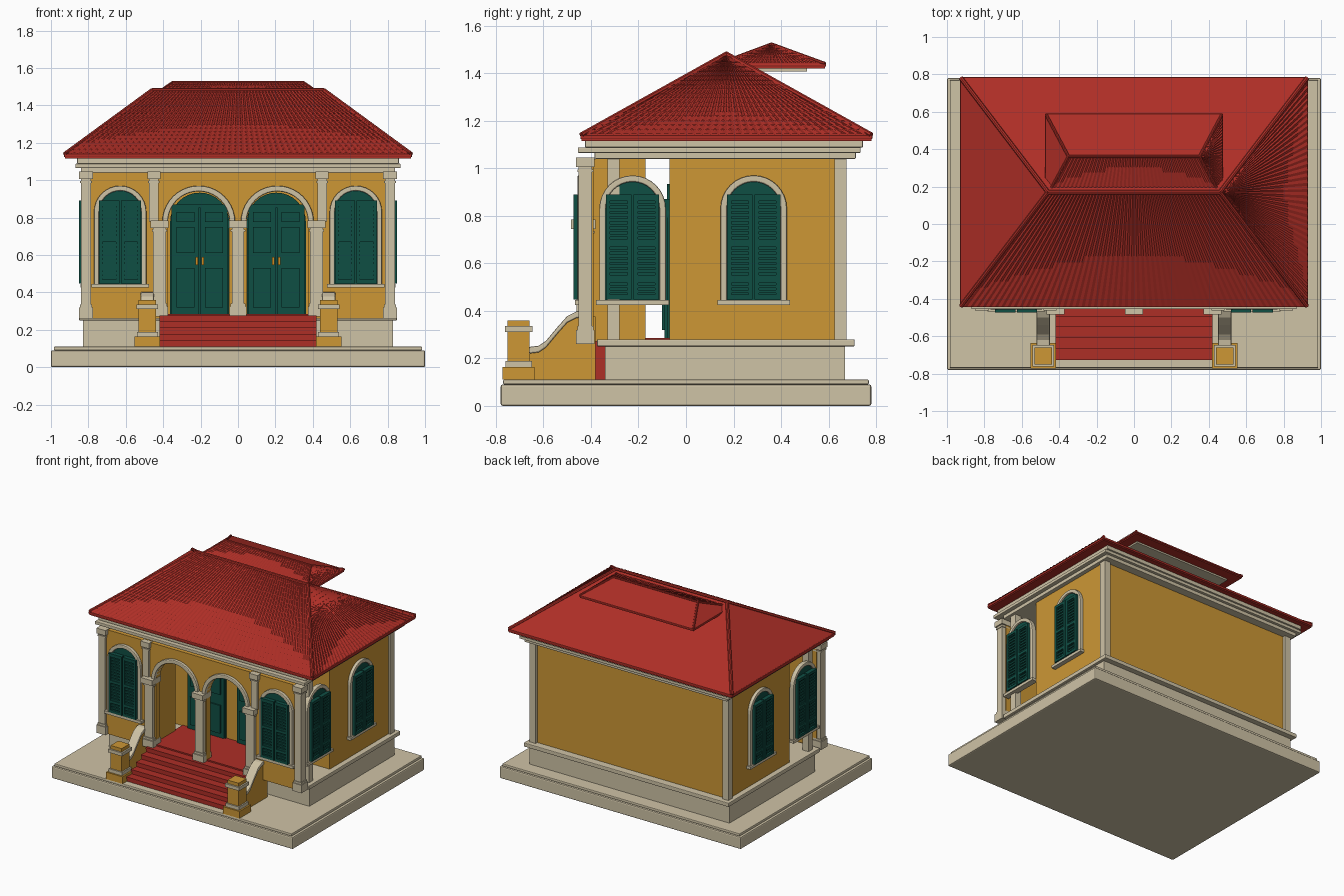
import bpy, bmesh, math
from mathutils import Matrix, Vector

if "Cube" in bpy.data.objects:
    bpy.data.objects.remove(bpy.data.objects["Cube"])


def mat(name, r, g, b):
    m = bpy.data.materials.new(name)
    m.diffuse_color = [((c / 255 + 0.055) / 1.055) ** 2.4 for c in (r, g, b)] + [1]
    m.use_nodes = True
    m.node_tree.nodes["Principled BSDF"].inputs["Base Color"].default_value = m.diffuse_color
    return m


STONE = mat("cream_stone", 207, 195, 166)
OCHRE = mat("ochre_plaster", 205, 151, 53)
RED = mat("red_tile", 174, 46, 38)
GREEN = mat("dark_green_wood", 15, 78, 68)
BRASS = mat("brass", 205, 140, 35)


def frame(x=0, y=0, turn=0):
    """Local x = along the wall, local -y = outward, z = up."""
    return Matrix.Translation((x, y, 0)) @ Matrix.Rotation(math.radians(turn), 4, 'Z')


FRONT, SIDE = frame(), frame(turn=90)


def finish(name, bm, m, bevel=0):
    bmesh.ops.recalc_face_normals(bm, faces=bm.faces)
    me = bpy.data.meshes.new(name)
    bm.to_mesh(me)
    bm.free()
    me.materials.append(m)
    ob = bpy.data.objects.new(name, me)
    bpy.context.collection.objects.link(ob)
    if bevel:
        b = ob.modifiers.new("bevel", 'BEVEL')
        b.width, b.segments, b.limit_method = bevel, 2, 'ANGLE'
    return ob


def boxes(name, items, m, fr=FRONT, bevel=0):
    """Boxes given as x0, x1, y0, y1, z0, z1 in the frame."""
    bm = bmesh.new()
    for x0, x1, y0, y1, z0, z1 in items:
        t = Matrix.Translation(((x0 + x1) / 2, (y0 + y1) / 2, (z0 + z1) / 2))
        bmesh.ops.create_cube(bm, size=1, matrix=fr @ t @ Matrix.Diagonal((abs(x1 - x0), abs(y1 - y0), z1 - z0, 1)))
    return finish(name, bm, m, bevel)


def prism(name, pts, d0, d1, m, fr=FRONT, bevel=0):
    """Outline in along/up coordinates, extruded outward from d0 to d1."""
    bm = bmesh.new()
    a, b = [[bm.verts.new(fr @ Vector((u, -d, v))) for u, v in pts] for d in (d0, d1)]
    bm.faces.new(a)
    bm.faces.new(b[::-1])
    for i in range(len(pts)):
        j = (i + 1) % len(pts)
        bm.faces.new((a[i], b[i], b[j], a[j]))
    return finish(name, bm, m, bevel)


def arch(c, r, z0, zs, n=16):
    arc = [(c - r * math.cos(math.pi * i / n), zs + r * math.sin(math.pi * i / n)) for i in range(n + 1)]
    return arc if z0 == zs else [(c - r, z0)] + arc + [(c + r, z0)]


def both(items):
    return items + [(-b, -a, *rest) for a, b, *rest in items]


# Base, plinth and belt course
boxes("base_slab", [(-1, 1, -.78, .78, 0, .09)], STONE, bevel=.008)
boxes("base_top", [(-.985, .985, -.77, .77, .09, .11)], STONE, bevel=.005)
boxes("plinth", [(-.83, .83, -.34, .67, .11, .25)], STONE)
boxes("belt_course", [(-.85, .85, -.375, .71, .25, .28)], STONE, bevel=.005)

# Main body and porch walls
boxes("main_walls", [(-.81, .81, -.07, .655, .28, 1.04)], OCHRE)
boxes("porch_cross_walls", both([(.40, .44, -.40, -.17, .27, 1.04)]), OCHRE)
outline = [(-.81, .26)] + arch(-.21, .165, .26, .775) + arch(.21, .165, .26, .775)
prism("porch_front_wall", outline + [(.81, .26), (.81, 1.04), (-.81, 1.04)], .39, .435, OCHRE)
boxes("porch_floor", [(-.41, .41, -.43, -.07, .25, .285)], RED)

# Corner posts and pilasters
boxes("rear_corner_posts", both([(.775, .825, .625, .675, .28, 1.04)]), STONE)
boxes("porch_side_posts", both([(.77, .82, -.33, -.28, .28, 1.04)]), STONE)
corner = [(.785, .84, -.452, -.395, .26, 1.04), (.775, .85, -.463, -.385, .26, .32),
          (.78, .845, -.457, -.39, .32, .335), (.775, .85, -.463, -.385, 1.005, 1.045),
          (.78, .845, -.457, -.39, .985, .995)]
boxes("front_corner_pilasters", both(corner), STONE)
upper = [(.425, .475, -.452, -.42, .78, 1.04), (.415, .485, -.463, -.42, 1.005, 1.045),
         (.42, .48, -.457, -.42, .985, .995)]
boxes("upper_pilasters", both(upper), STONE)


def column(x, w):
    return [(x - w, x + w, -.46, -.39, .27, .78), (x - w - .012, x + w + .012, -.475, -.38, .27, .325),
            (x - w - .006, x + w + .006, -.467, -.385, .325, .34),
            (x - w - .014, x + w + .014, -.485, -.38, .745, .785), (x - w - .006, x + w + .006, -.467, -.385, .725, .735)]


boxes("arcade_columns", column(0, .033) + both(column(.42, .034)), STONE)
for c in (-.21, .21):
    prism("arcade_arch", arch(c, .195, .775, .775, 20) + arch(c, .165, .775, .775, 20)[::-1],
          .38, .455, STONE, bevel=.006)


# Windows: surround, backing panel, sill and louvred shutters
def window(fr):
    prism("window_surround", arch(0, .14, .44, .83) + arch(0, .113, .44, .83)[::-1], -.01, .025, STONE, fr, .006)
    prism("window_panel", arch(0, .114, .44, .83), -.005, .012, GREEN, fr)
    boxes("window_sill", [(-.153, .153, -.035, .01, .425, .445)], STONE, fr)
    parts = []
    for x0 in (-.112, .004):
        x1 = x0 + .108
        parts += [(x0, x1, -.028, -.005, .448, .89)]
        parts += [(a, a + .018, -.042, -.02, .448, .89) for a in (x0, x1 - .018)]
        parts += [(x0, x1, -.042, -.02, z, z + .02) for z in (.448, .52, .67, .87)]
        parts += [(x0 + .018, x1 - .018, -.036, -.025, .475 + .0215 * i, .487 + .0215 * i) for i in range(19)]
    boxes("window_shutters", parts, GREEN, fr)


for s in (-1, 1):
    window(frame(s * .63, -.432))
    window(frame(s * .808, -.225, s * 90))
    window(frame(s * .808, .285, s * 90))

# Double doors with arched transoms
for c in (-.205, .205):
    fr = frame(c, -.07)
    prism("door_transom", arch(0, .158, .285, .775), -.01, .01, GREEN, fr)
    leaves = [(-.15, .15, -.022, 0, .855, .87)]
    for x0 in (-.15, .003):
        x1 = x0 + .147
        leaves += [(x0, x1, -.02, 0, .285, .855)]
        leaves += [(x0 + .025, x1 - .025, -.03, -.01, a, b) for a, b in ((.32, .53), (.61, .75), (.775, .83))]
    boxes("door_leaves", leaves, GREEN, fr)
    boxes("door_handles", [(x - .006, x + .006, -.04, -.01, .545, .59) for x in (-.016, .016)], BRASS, fr)

# Front steps
steps = [(-.34, .11), (-.72, .11)]
for i in range(5):
    steps += [(-.72 + .058 * i, .11 + .033 * (i + 1)), (-.72 + .058 * (i + 1), .11 + .033 * (i + 1))]
prism("front_steps", steps + [(-.34, .275)], -.42, .42, RED, SIDE)
boxes("step_nosings", [(-.42, .42, -.726 + .058 * i, -.70 + .058 * i, .131 + .033 * i, .145 + .033 * i)
                       for i in range(5)], RED)

# Curved stair cheeks with stone rails, and gate piers
curve = [(-.66, .22), (-.62, .225), (-.59, .245), (-.54, .305), (-.50, .35), (-.46, .37), (-.43, .375)]
for s in (-1, 1):
    prism("stair_cheek", [(-.66, .11)] + curve + [(-.38, .375), (-.38, .11)], -s * .46, -s * .51, OCHRE,
          frame(turn=90) @ Matrix.Scale(-1, 4, (0, 1, 0)))
    prism("stair_rail", curve + [(u, v + .028) for u, v in curve[::-1]], s * .45, s * .52, STONE, SIDE, .006)
    x, y = s * .485, -.705

    def block(h, z0, z1):
        return (x - h, x + h, y - h, y + h, z0, z1)
    boxes("gate_pier", [block(.068, .11, .163), block(.046, .18, .32), block(.046, .33, .36)], OCHRE)
    boxes("gate_pier_bands", [block(.056, .163, .188), block(.058, .31, .335)], STONE)

# Cornice
boxes("cornice", [(-.84, .84, -.385, .715, 1.04, 1.07), (-.87, .87, -.455, .735, 1.065, 1.088),
                  (-.86, .86, -.425, .745, 1.088, 1.12)], STONE, bevel=.004)


# Hipped roofs: solid core, ribbed tile courses on two slopes, ridge caps
def tiles(name, a, b, c, d, n, rows, h):
    a, b, c, d = map(Vector, (a, b, c, d))
    nor = (b - a).cross(c - a).normalized()
    bm = bmesh.new()
    for r in range(rows):
        line = []
        for t, lift in ((r / rows, h), ((r + 1) / rows, .3 * h)):
            l, e = a.lerp(c, t), b.lerp(d, t)
            line.append([bm.verts.new(l.lerp(e, i / (2 * n)) + nor * (lift + (h if i % 2 else 0)))
                         for i in range(2 * n + 1)])
        for i in range(2 * n):
            bm.faces.new((line[0][i], line[0][i + 1], line[1][i + 1], line[1][i]))
    me = finish(name, bm, RED)
    if sum((p.normal.z for p in me.data.polygons)) < 0:
        me.data.flip_normals()


def hip_roof(name, X, y0, y1, z0, ze, rx, ry, rz, n, rows, h, cap):
    bm = bmesh.new()
    plan = [(-X, y0), (X, y0), (X, y1), (-X, y1)]
    lo = [bm.verts.new((x, y, z0)) for x, y in plan]
    up = [bm.verts.new((x, y, ze)) for x, y in plan]
    rl, rr = bm.verts.new((-rx, ry, rz)), bm.verts.new((rx, ry, rz))
    bm.faces.new(lo)
    for i in range(4):
        j = (i + 1) % 4
        bm.faces.new((lo[i], lo[j], up[j], up[i]))
    for f in ((up[0], up[1], rr, rl), (up[1], up[2], rr), (up[2], up[3], rl, rr), (up[3], up[0], rl)):
        bm.faces.new(f)
    finish(name, bm, RED)
    E = [Vector((x, y, ze)) for x, y in plan]
    L, R = Vector((-rx, ry, rz)), Vector((rx, ry, rz))
    tiles(name + "_front_tiles", E[0], E[1], L, R, n, rows, h)
    tiles(name + "_side_tiles", E[1], E[2], R + Vector((0, -.006, 0)), R + Vector((0, .006, 0)), int(n * .66), rows, h)
    bm = bmesh.new()
    for p, q in ((E[0], L), (E[1], R), (E[2], R), (E[3], L), (L, R)):
        rot = (q - p).to_track_quat('Z', 'Y').to_matrix().to_4x4()
        bmesh.ops.create_cone(bm, cap_ends=True, segments=8, radius1=cap, radius2=cap, depth=(q - p).length,
                              matrix=Matrix.Translation((p + q) / 2) @ rot)
    finish(name + "_ridge_caps", bm, RED)
    boxes(name + "_eave_trim", [(-X - .005, X + .005, y0 - .005, y1 + .005, z0 + .008, ze)], RED, bevel=.004)


hip_roof("main_roof", .925, -.44, .78, 1.115, 1.14, .46, .17, 1.48, 56, 18, .004, .012)
hip_roof("upper_roof", .47, .14, .585, 1.42, 1.44, .35, .36, 1.522, 40, 8, .003, .008)
boxes("upper_roof_soffit", [(-.40, .40, .22, .51, 1.408, 1.422)], STONE)
